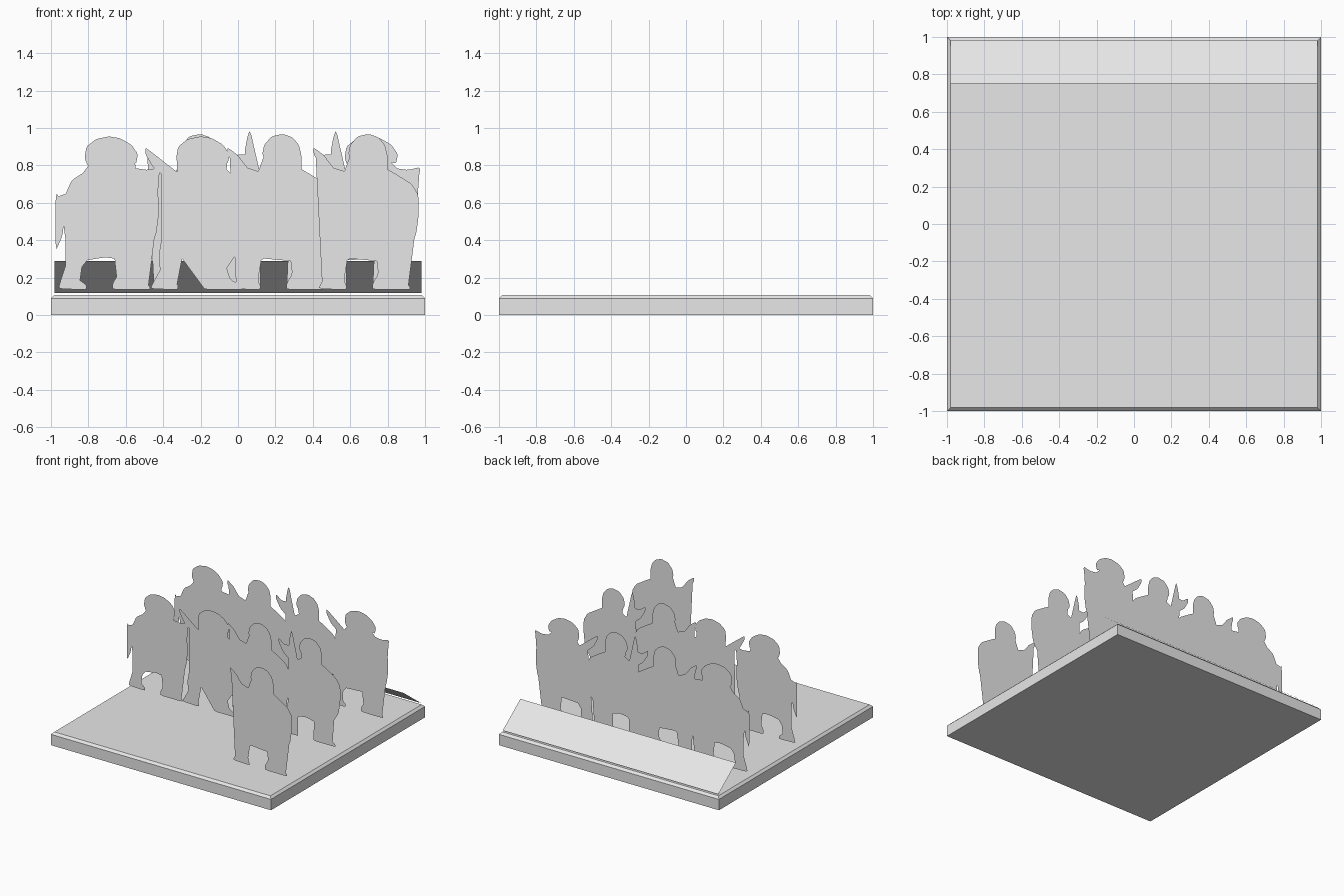
import bpy, bmesh

if "Cube" in bpy.data.objects:
    bpy.data.objects.remove(bpy.data.objects["Cube"])

grey = bpy.data.materials.new("stone_grey")
grey.diffuse_color = (0.8, 0.8, 0.8, 1)
grey.use_nodes = True
grey.node_tree.nodes["Principled BSDF"].inputs["Base Color"].default_value = grey.diffuse_color


def add_object(name, bm):
    me = bpy.data.meshes.new(name)
    bm.to_mesh(me)
    bm.free()
    me.materials.append(grey)
    ob = bpy.data.objects.new(name, me)
    bpy.context.collection.objects.link(ob)
    return ob


def soften(pts, t=0.14):
    """Cut each corner of a closed outline once."""
    out = []
    for (ax, az), (bx, bz) in zip(pts, pts[1:] + pts[:1]):
        out.append((ax + (bx - ax) * t, az + (bz - az) * t))
        out.append((bx + (ax - bx) * t, bz + (az - bz) * t))
    return out


# Outline pieces (x, z), counter-clockwise, relative to a figure's centre
LEGS = [(-.27, .14), (-.12, .135), (-.12, .16), (-.16, .19), (-.15, .25), (-.11, .30),
        (-.03, .31), (.04, .30), (.05, .22), (.02, .17), (.02, .135), (.22, .135),
        (.22, .155), (.16, .19), (.13, .25), (.14, .32)]
SHIELD_SIDE = [(.20, .34), (.25, .42), (.265, .52), (.265, .64), (.23, .70), (.15, .75)]
WING = [(.20, .735), (.25, .735), (.24, .755), (.275, .765), (.27, .79), (.21, .775), (.14, .785)]
HEADS = {
    "round": [(.09, .785), (.10, .85), (.085, .91), (.05, .95), (0, .968), (-.06, .955),
              (-.10, .91), (-.11, .86), (-.09, .82), (-.08, .79)],
    "crest": [(.08, .785), (.065, .85), (.10, .855), (.11, .82), (.145, .81), (.155, .86), (.12, .91),
              (.06, .945), (0, .955), (-.07, .94), (-.12, .90), (-.13, .84), (-.115, .80), (-.08, .79)],
}
SPEAR = [(-.15, .775), (-.155, .87), (-.165, .95), (-.178, .985), (-.19, .95), (-.205, .87), (-.19, .79)]
DAGGER = [(-.20, .79), (-.235, .85), (-.295, .895), (-.295, .86), (-.255, .79), (-.20, .745)]
BODY_SIDE = [(-.18, .71), (-.205, .62), (-.20, .50), (-.21, .40), (-.225, .31), (-.215, .23), (-.25, .18)]
BENT_ARM = [(-.13, .765), (-.20, .72), (-.225, .65), (-.27, .635), (-.265, .56), (-.165, .56),
            (-.18, .45), (-.22, .34), (-.235, .25), (-.26, .18)]
BLADE = [(-.285, .655), (-.285, .34), (-.25, .42), (-.235, .53), (-.25, .61)]


def figure(name, x, y, head, spear=False, dagger=True, wing=False, blade=False):
    outline = LEGS + SHIELD_SIDE + (WING if wing else []) + HEADS[head]
    if dagger:
        outline = outline + [(-.12, .765)] + (SPEAR if spear else []) + DAGGER + BODY_SIDE
    else:
        outline = outline + BENT_ARM
    bm = bmesh.new()
    for loop in [outline] + ([BLADE] if blade else []):
        bm.faces.new([bm.verts.new((x + px, y, pz)) for px, pz in soften(loop)])
    bmesh.ops.triangulate(bm, faces=bm.faces[:], ngon_method='EAR_CLIP')
    add_object(name, bm)


# Plinth with a narrow chamfer round the top
bm = bmesh.new()
bmesh.ops.create_cube(bm, size=1)
for v in bm.verts:
    v.co = (v.co.x * 2, v.co.y * 2, (v.co.z + .5) * .107)
top_edges = [e for e in bm.edges if all(v.co.z > .1 for v in e.verts)]
bmesh.ops.bevel(bm, geom=top_edges, offset=.018, segments=1, affect='EDGES')
add_object("plinth", bm)

# Tilted plate along the back edge
bm = bmesh.new()
bm.faces.new([bm.verts.new(c) for c in
              ((-.98, .75, .29), (.98, .75, .29), (.98, .98, .118), (-.98, .98, .118))])
add_object("tilted_back_plate", bm)

# Flat cut-out soldiers in three ranks
COLS = (-.69, -.2, .24, .70)
BACK, MIDDLE, FRONT = .57, -.05, -.68
figure("back_soldier_1", COLS[0], BACK, "crest", dagger=False, blade=True, wing=True)
figure("back_soldier_2", COLS[1], BACK, "round")
figure("back_soldier_3", COLS[2], BACK, "round", spear=True)
figure("back_soldier_4", COLS[3], BACK, "crest", wing=True)
figure("middle_soldier_1", COLS[0], MIDDLE, "crest", dagger=False, blade=True, wing=True)
figure("middle_soldier_2", COLS[1], MIDDLE, "crest")
figure("middle_soldier_3", COLS[2], MIDDLE, "round")
figure("middle_soldier_4", COLS[3], MIDDLE, "round", spear=True)
figure("front_soldier", COLS[3], FRONT, "round")
